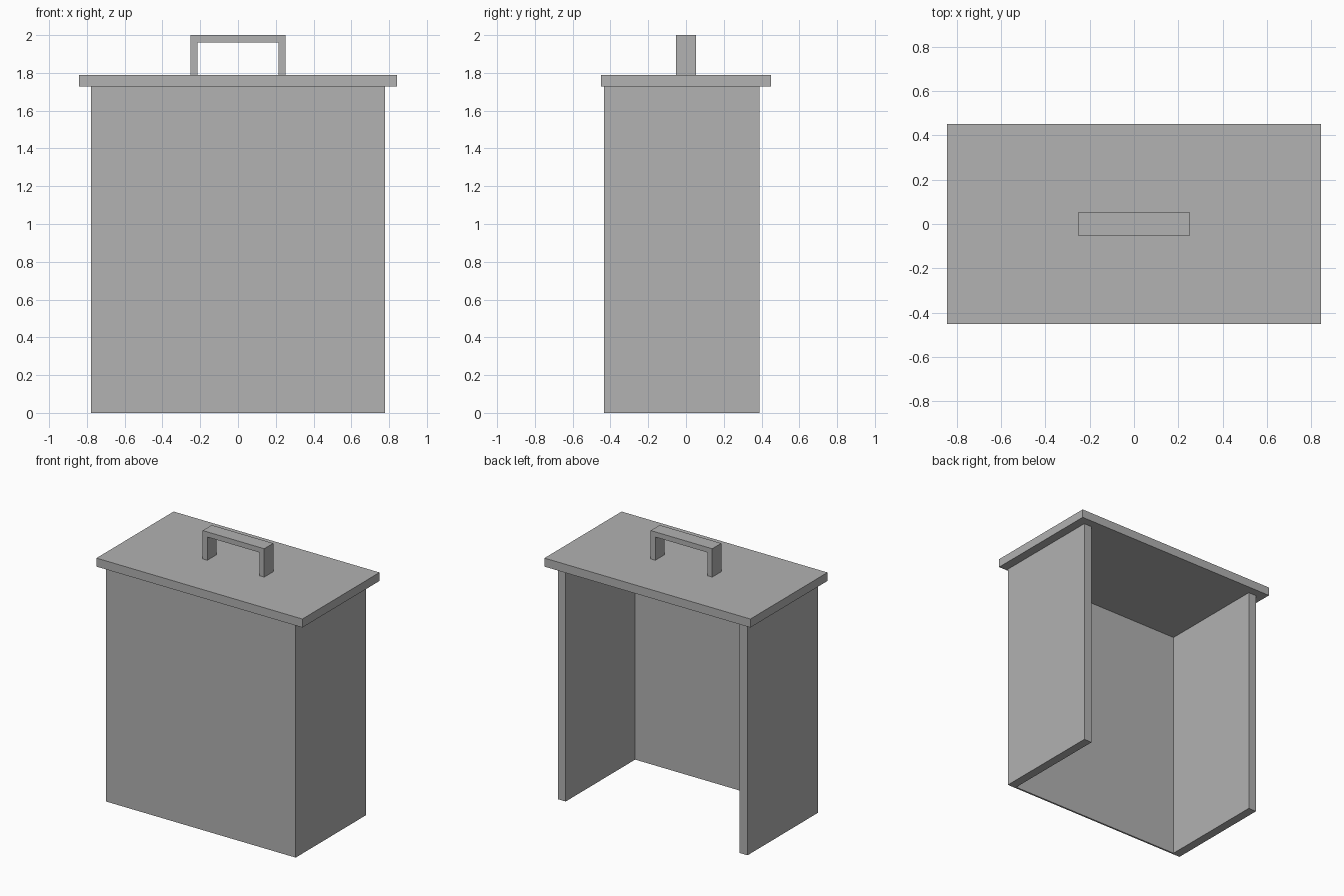
import bpy
import bmesh

cube = bpy.data.objects.get("Cube")
if cube:
    bpy.data.objects.remove(cube, do_unlink=True)

# Single plain grey material
grey = bpy.data.materials.new("plain_grey")
grey.use_nodes = True
colour = (0.445, 0.445, 0.445, 1)
grey.diffuse_color = colour
grey.node_tree.nodes["Principled BSDF"].inputs["Base Color"].default_value = colour


def finish(name, bm):
    mesh = bpy.data.meshes.new(name)
    bmesh.ops.recalc_face_normals(bm, faces=bm.faces)
    bm.to_mesh(mesh)
    bm.free()
    mesh.materials.append(grey)
    obj = bpy.data.objects.new(name, mesh)
    bpy.context.collection.objects.link(obj)
    return obj


def box(name, low, high):
    """Axis-aligned board between two corners."""
    bm = bmesh.new()
    bmesh.ops.create_cube(bm, size=1)
    for v in bm.verts:
        v.co = [high[i] if v.co[i] > 0 else low[i] for i in range(3)]
    return finish(name, bm)


def extrude_profile(name, points, depth):
    """Outline in the xz plane, extruded symmetrically along y."""
    bm = bmesh.new()
    face = bm.faces.new([bm.verts.new((x, -depth / 2, z)) for x, z in points])
    moved = bmesh.ops.extrude_face_region(bm, geom=[face])["geom"]
    verts = [g for g in moved if isinstance(g, bmesh.types.BMVert)]
    bmesh.ops.translate(bm, verts=verts, vec=(0, depth, 0))
    return finish(name, bm)


half_width, front, back = 0.777, -0.435, 0.39
board, skin = 0.065, 0.013
lid_bottom, lid_top, top = 1.727, 1.79, 2.0

# Thin front panel over two side boards, open at the back and bottom
box("front_panel", (-half_width, front, 0), (half_width, front + skin, lid_bottom))
for name, outer, inner in (("left_side", half_width, half_width - board),
                           ("right_side", -half_width, board - half_width)):
    box(name, (min(outer, inner), front + skin, 0),
        (max(outer, inner), back, lid_bottom))

# Overhanging lid
box("lid", (-0.843, -0.451, lid_bottom), (0.843, 0.451, lid_top))

# Square bridge handle
w, t = 0.252, 0.038
half = [(w, lid_top), (w, top)]
inner = [(w - t, top - t), (w - t, lid_top)]
outline = ([(-x, z) for x, z in half] + half[::-1]
           + inner[::-1] + [(-x, z) for x, z in inner])
extrude_profile("handle", outline, 0.106)
